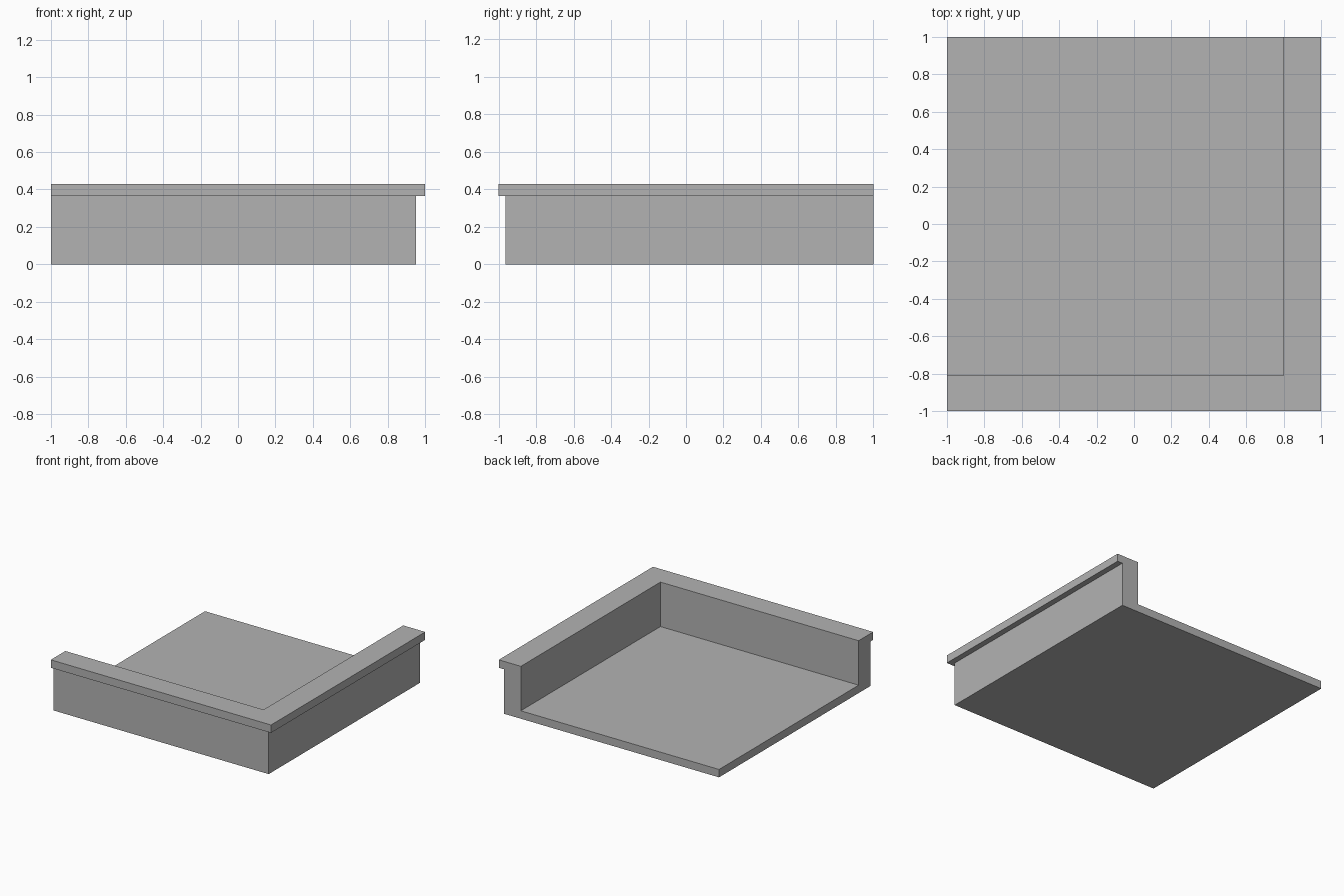
import bpy
import bmesh

cube = bpy.data.objects.get("Cube")
if cube:
    bpy.data.objects.remove(cube, do_unlink=True)

# Single matte grey
grey = bpy.data.materials.new("concrete grey")
grey.use_nodes = True
colour = (0.45, 0.45, 0.45, 1)
grey.diffuse_color = colour
grey.node_tree.nodes["Principled BSDF"].inputs["Base Color"].default_value = colour

FLOOR = 0.065
LEDGE = 0.365
TOP = 0.43

# Parapet section: inset from the left side, inset from the front, height
section = [
    (0.047, 0.037, 0),
    (0.047, 0.037, LEDGE),
    (0, 0, LEDGE),
    (0, 0, TOP),
    (0.2, 0.189, TOP),
    (0.2, 0.189, FLOOR),
]

bm = bmesh.new()

# Sweep the section along the front, round the mitred corner and along the left
start = [bm.verts.new((-1, -1 + dy, z)) for dx, dy, z in section]
corner = [bm.verts.new((1 - dx, -1 + dy, z)) for dx, dy, z in section]
end = [bm.verts.new((1 - dx, 1, z)) for dx, dy, z in section]
for a, b in ((start, corner), (corner, end)):
    for i in range(len(section) - 1):
        bm.faces.new((a[i], b[i], b[i + 1], a[i + 1]))

# Roof slab, closed flush with both parapet ends
low = bm.verts.new((-1, 1, 0))
high = bm.verts.new((-1, 1, FLOOR))
bm.faces.new((start[-1], corner[-1], end[-1], high))
bm.faces.new((start[0], corner[0], end[0], low))
for cap in (start, end):
    bm.faces.new(cap + [high, low])

bmesh.ops.recalc_face_normals(bm, faces=bm.faces)
mesh = bpy.data.meshes.new("roof_corner")
bm.to_mesh(mesh)
bm.free()
mesh.materials.append(grey)
roof = bpy.data.objects.new("roof_corner", mesh)
bpy.context.collection.objects.link(roof)
